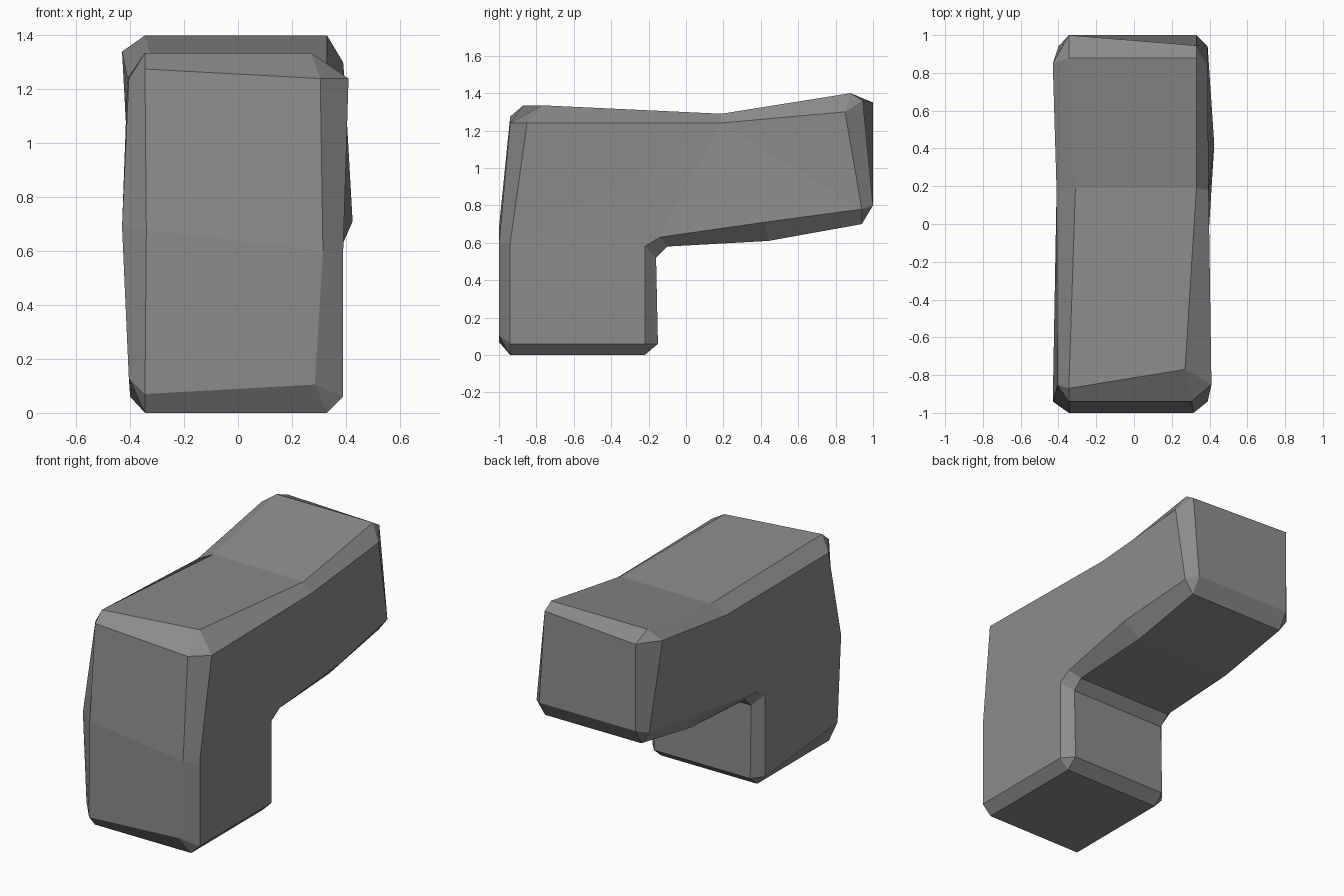
import bpy
import bmesh
from mathutils import Vector

default_cube = bpy.data.objects.get("Cube")
if default_cube:
    bpy.data.objects.remove(default_cube, do_unlink=True)

# One plain stone colour
stone = bpy.data.materials.new("stone_grey")
stone.use_nodes = True
stone.diffuse_color = (0.26, 0.26, 0.26, 1)
shader = stone.node_tree.nodes["Principled BSDF"]
shader.inputs["Base Color"].default_value = stone.diffuse_color
shader.inputs["Roughness"].default_value = 0.9

# Outer profile (y, z) with chamfered corners, clockwise from the front foot
outline = {
    "foot_front_under": (-.94, 0), "foot_front": (-1, .07),
    "front_middle": (-1, .63), "brow": (-.94, 1.26),
    "top_front": (-.82, 1.335), "top_middle": (.19, 1.29),
    "top_back": (.88, 1.4), "back_upper": (.98, 1.35),
    "back_lower": (1, .8), "arm_under_back": (.94, .7),
    "arm_under_middle": (.44, .61), "inner_arm": (-.1, .58),
    "inner_leg": (-.16, .52), "foot_back": (-.15, .06),
    "foot_back_under": (-.22, 0),
}

# Side profile (y, z), and the left and right half widths at each corner
flank = {
    "foot_front": (-.94, .06, .39, .405), "front_middle": (-.94, .6, .39, .43),
    "top_front": (-.85, 1.24, .41, .405), "top_middle": (.18, 1.24, .395, .41),
    "top_back": (.85, 1.3, .39, .43), "back": (.94, .78, .39, .4),
    "arm_under_middle": (.42, .71, .425, .4), "inner_arm": (-.14, .63, .39, .4),
    "inner_leg": (-.22, .58, .39, .4), "foot_back": (-.22, .06, .39, .4),
}

# Chamfered outline corners that share one flank corner
shared = {
    "foot_front_under": "foot_front", "brow": "top_front",
    "back_upper": "top_back", "back_lower": "back",
    "arm_under_back": "back", "foot_back_under": "foot_back",
}

# Hand-hewn irregularities on each side's rim and flank
left_rim = {
    "foot_front": (.285, -1, .105), "front_middle": (.315, -1, .6),
    "brow": (.305, -.94, 1.24), "top_front": (.27, -.77, 1.335),
    "back_upper": (.33, .945, 1.36),
}
right_rim = {
    "front_middle": (-.34, -1, .68), "brow": (-.345, -.94, 1.275),
    "top_front": (-.345, -.87, 1.335), "top_middle": (-.31, .19, 1.29),
    "back_upper": (-.345, 1, 1.35),
}
right_lift = {"foot_front": .07, "front_middle": .09, "top_back": .04}

# Planes that make up each flank
flank_planes = [
    ("front_middle", "top_front", "top_middle"),
    ("front_middle", "top_middle", "inner_arm", "inner_leg"),
    ("foot_front", "front_middle", "inner_leg", "foot_back"),
    ("top_middle", "top_back", "back"),
    ("top_middle", "back", "arm_under_middle", "inner_arm"),
]

bm = bmesh.new()


def add_side(sign, rim_x, rim_changes, lift):
    """Build one flank and its bevelled rim; return the rim vertices."""
    rim = {name: bm.verts.new(rim_changes.get(name, (rim_x, y, z)))
           for name, (y, z) in outline.items()}
    side = {}
    for name, (y, z, left, right) in flank.items():
        x = left if sign > 0 else -right
        side[name] = bm.verts.new(Vector((x, y, z + lift.get(name, 0))))
    for plane in flank_planes:
        bm.faces.new([side[name] for name in plane])
    names = list(outline)
    for first, second in zip(names, names[1:] + names[:1]):
        a = side[shared.get(first, first)]
        b = side[shared.get(second, second)]
        corners = [rim[first], rim[second], b]
        if a is not b:
            corners.append(a)
        bm.faces.new(corners)
    return list(rim.values())


left = add_side(1, .33, left_rim, {})
right = add_side(-1, -.345, right_rim, right_lift)

# Front, top, back and underside bands between the two rims
for i in range(len(left)):
    bm.faces.new((left[i - 1], left[i], right[i], right[i - 1]))

bmesh.ops.recalc_face_normals(bm, faces=bm.faces)
mesh = bpy.data.meshes.new("bent_stone_block")
bm.to_mesh(mesh)
bm.free()
mesh.materials.append(stone)
block = bpy.data.objects.new("bent_stone_block", mesh)
bpy.context.collection.objects.link(block)
